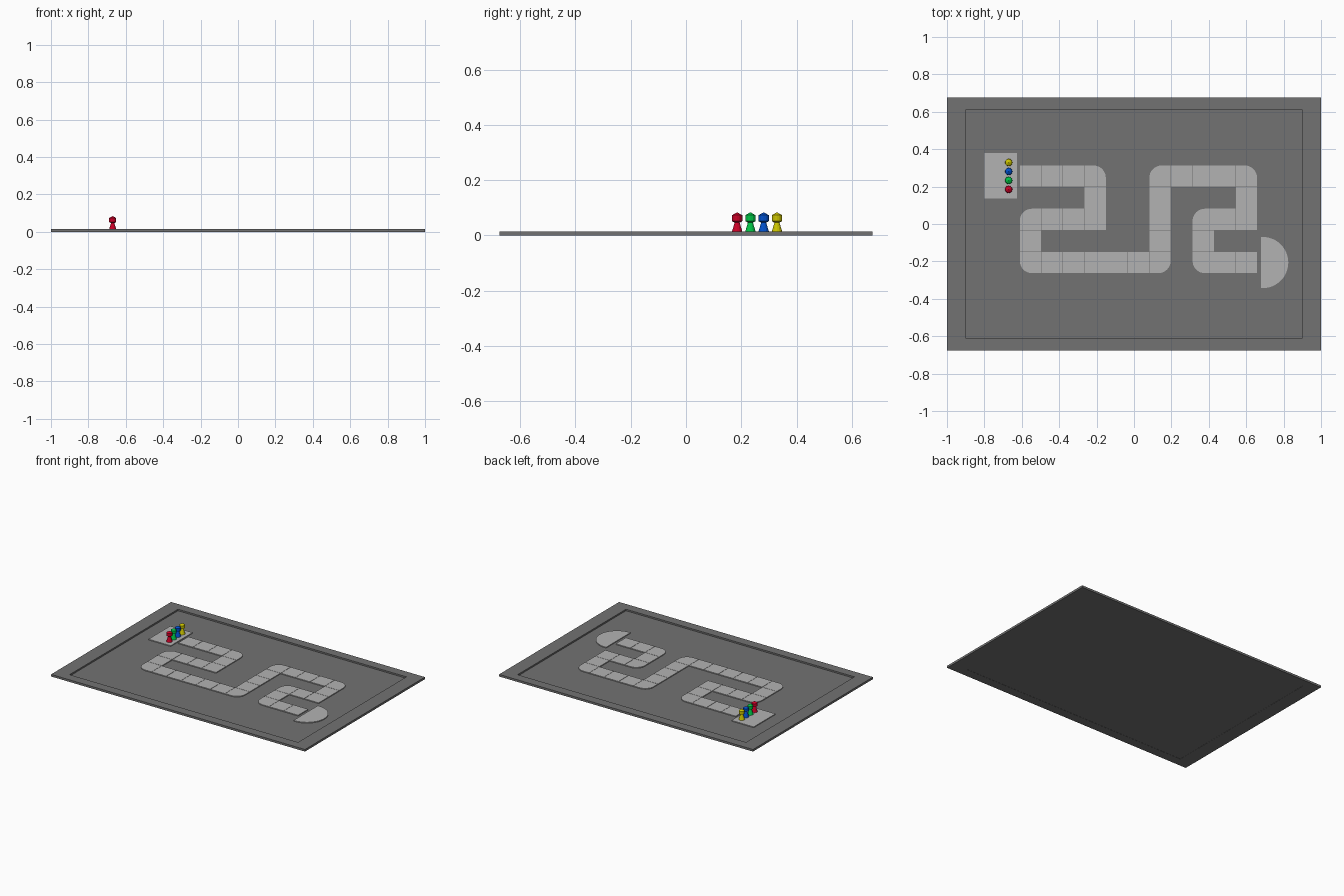
import bpy, bmesh, math
from mathutils import Matrix

if "Cube" in bpy.data.objects:
    bpy.data.objects.remove(bpy.data.objects["Cube"])

FLOOR, TILE_TOP, RIM_TOP = 0.004, 0.010, 0.015
PITCH, GAP = 0.1155, 0.002


def material(name, rgb):
    m = bpy.data.materials.new(name)
    m.diffuse_color = (*rgb, 1)
    m.use_nodes = True
    m.node_tree.nodes["Principled BSDF"].inputs["Base Color"].default_value = m.diffuse_color
    return m


def finish(name, bm, mat=None):
    bmesh.ops.recalc_face_normals(bm, faces=bm.faces)
    me = bpy.data.meshes.new(name)
    bm.to_mesh(me)
    bm.free()
    ob = bpy.data.objects.new(name, me)
    bpy.context.collection.objects.link(ob)
    if mat:
        me.materials.append(mat)
    return ob


def prism(bm, outline, z0, z1):
    low = [bm.verts.new((x, y, z0)) for x, y in outline]
    top = [bm.verts.new((x, y, z1)) for x, y in outline]
    bm.faces.new(low[::-1])
    bm.faces.new(top)
    n = len(outline)
    for i in range(n):
        j = (i + 1) % n
        bm.faces.new((low[i], low[j], top[j], top[i]))


def rect(hx, hy, cx=0, cy=0):
    return [(cx - hx, cy - hy), (cx + hx, cy - hy), (cx + hx, cy + hy), (cx - hx, cy + hy)]


dark = material("board_grey", (0.17, 0.17, 0.17))
light = material("tile_grey", (0.45, 0.45, 0.45))

# raised rim around the board
bm = bmesh.new()
loops = [[bm.verts.new((x, y, z)) for x, y in rect(hx, hy)]
         for hx, hy, z in ((1, 0.675, 0), (1, 0.675, RIM_TOP), (0.9, 0.61, RIM_TOP), (0.9, 0.61, 0))]
for k in range(4):
    a, b = loops[k], loops[(k + 1) % 4]
    for i in range(4):
        j = (i + 1) % 4
        bm.faces.new((a[i], a[j], b[j], b[i]))
finish("board_rim", bm, dark)

# recessed floor panel
bm = bmesh.new()
prism(bm, rect(0.9, 0.61), 0.001, FLOOR)
finish("board_floor", bm, dark)

# winding track: walk from the first cell, rounding the outer corner at turns
STEP = {"R": (1, 0), "L": (-1, 0), "U": (0, 1), "D": (0, -1)}
moves = "RRR" + "DD" + "LLL" + "DD" + "RRRRRR" + "UUUU" + "RRRR" + "DD" + "LL" + "DD" + "RR"
square_corners = {(3, -2), (10, -2)}
col, row = 0, 0
cells = [(0, 0)]
for m in moves:
    col, row = col + STEP[m][0], row + STEP[m][1]
    cells.append((col, row))

# the last loop sits slightly closer in, so its columns follow the same pitch
bm = bmesh.new()
for i, (c, r) in enumerate(cells):
    cx, cy = -0.554 + c * PITCH, 0.256 + r * PITCH
    h = PITCH / 2 - GAP / 2
    corner = None
    if 0 < i < len(cells) - 1 and moves[i - 1] != moves[i] and (c, r) not in square_corners:
        a, b = STEP[moves[i - 1]], STEP[moves[i]]
        corner = (a[0] - b[0], a[1] - b[1])
    outline = []
    for k, (sx, sy) in enumerate(((-1, -1), (1, -1), (1, 1), (-1, 1))):
        if (sx, sy) == corner:
            rad = 0.065
            for s in range(9):
                t = math.radians(180 + 90 * k + 90 * s / 8)
                outline.append((cx + sx * (h - rad) + rad * math.cos(t),
                                cy + sy * (h - rad) + rad * math.sin(t)))
        else:
            outline.append((cx + sx * h, cy + sy * h))
    prism(bm, outline, 0.002, TILE_TOP)
finish("track_tiles", bm, light)

# start pad
bm = bmesh.new()
prism(bm, rect(0.0875, 0.1225, -0.7125, 0.258), 0.002, TILE_TOP)
finish("start_pad", bm, light)

# half-round finish pad
bm = bmesh.new()
arc = [math.radians(-90 + 180 * s / 24) for s in range(25)]
prism(bm, [(0.678, -0.343)] + [(0.688 + 0.137 * math.cos(t), -0.206 + 0.137 * math.sin(t)) for t in arc]
      + [(0.678, -0.069)], 0.002, TILE_TOP)
finish("finish_pad", bm, light)

# four pawns: tapered body with a faceted ball head
pawns = [("red", (0.6, 0.0, 0.02)), ("green", (0.0, 0.55, 0.06)),
         ("blue", (0.0, 0.08, 0.6)), ("yellow", (0.6, 0.55, 0.0))]
for i, (name, rgb) in enumerate(pawns):
    x, y = -0.67, 0.185 + 0.048 * i
    bm = bmesh.new()
    bmesh.ops.create_cone(bm, cap_ends=True, segments=12, radius1=0.020, radius2=0.008,
                          depth=0.040, matrix=Matrix.Translation((x, y, TILE_TOP + 0.020)))
    bmesh.ops.create_uvsphere(bm, u_segments=12, v_segments=3, radius=0.0215,
                              matrix=Matrix.Translation((x, y, 0.0625)))
    finish("pawn_" + name, bm, material("pawn_" + name, rgb))
